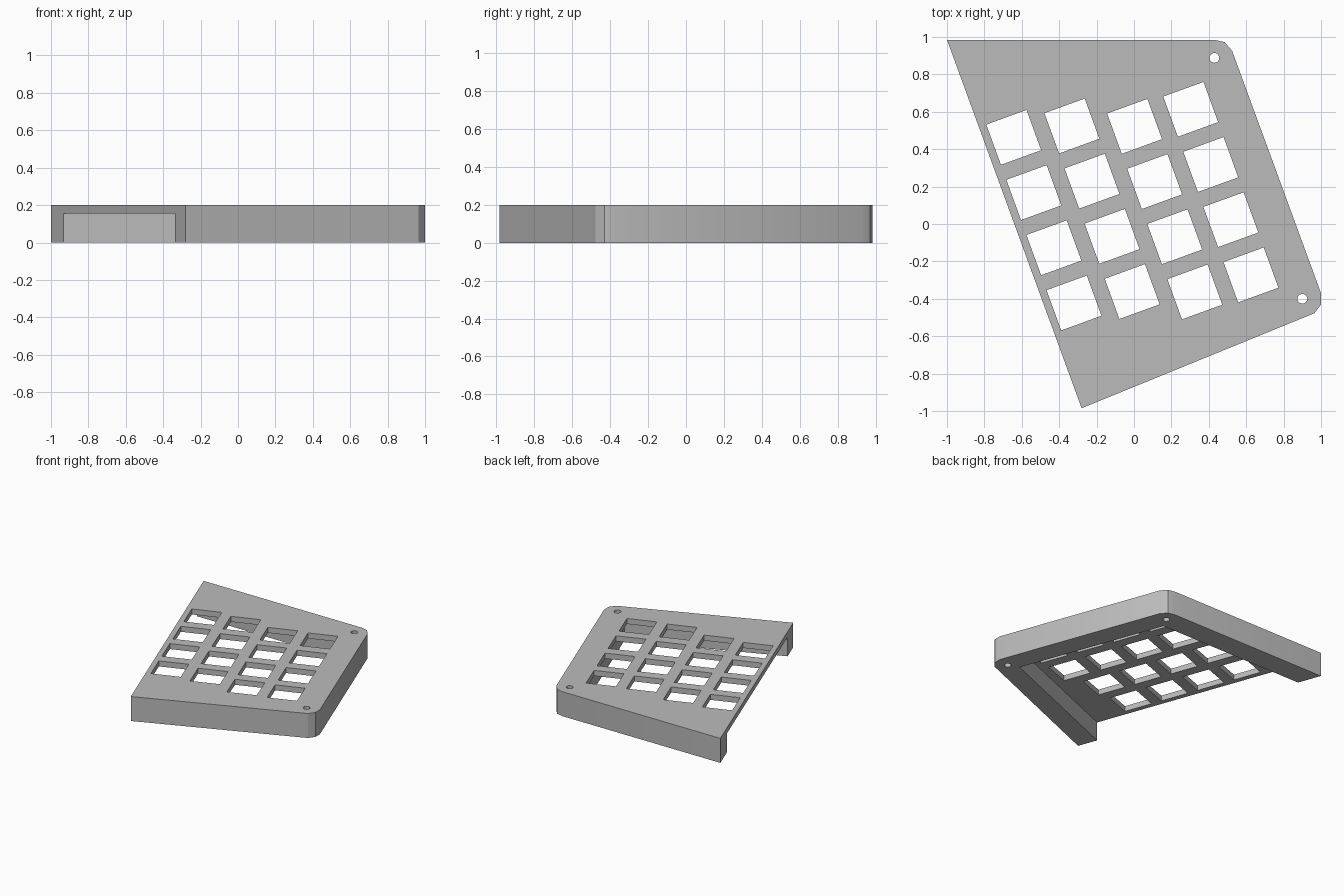
import bpy, bmesh
from math import radians, cos, sin, tau
from mathutils import Matrix, Vector

cube = bpy.data.objects.get("Cube")
if cube:
    bpy.data.objects.remove(cube, do_unlink=True)

HEIGHT = 0.2
PLATE_BOTTOM = 0.155
TILT = radians(20)
KEY = 0.229

grey = bpy.data.materials.new("plain_grey")
grey.use_nodes = True
grey.diffuse_color = (0.5, 0.5, 0.5, 1)
grey.node_tree.nodes["Principled BSDF"].inputs["Base Color"].default_value = (0.5, 0.5, 0.5, 1)


def prisms(name, outlines, z0, z1):
    """Extrude each counter-clockwise outline from z0 to z1 into one object."""
    bm = bmesh.new()
    for outline in outlines:
        base = bm.faces.new([bm.verts.new((x, y, z0)) for x, y in outline])
        top = bmesh.ops.extrude_face_region(bm, geom=[base])["geom"]
        verts = [v for v in top if isinstance(v, bmesh.types.BMVert)]
        bmesh.ops.translate(bm, verts=verts, vec=(0, 0, z1 - z0))
    bmesh.ops.recalc_face_normals(bm, faces=bm.faces)
    mesh = bpy.data.meshes.new(name)
    bm.to_mesh(mesh)
    bm.free()
    mesh.materials.append(grey)
    obj = bpy.data.objects.new(name, mesh)
    bpy.context.collection.objects.link(obj)
    return obj


def cut(target, cutter):
    """Subtract the cutter, apply, and remove it."""
    cutter.hide_render = True
    mod = target.modifiers.new("cut", "BOOLEAN")
    mod.operation = "DIFFERENCE"
    mod.solver = "EXACT"
    mod.object = cutter
    bpy.context.view_layer.objects.active = target
    bpy.ops.object.modifier_apply(modifier=mod.name)
    bpy.data.objects.remove(cutter, do_unlink=True)


def regular(center, radius, sides, start):
    return [(center[0] + radius * cos(start + tau * i / sides),
             center[1] + radius * sin(start + tau * i / sides)) for i in range(sides)]


# Case body: slanted outline with two eased corners
body = prisms("keypad_case", [[
    (-1, 0.985), (-0.28, -0.985), (0.965, -0.477), (1, -0.43), (1, -0.37),
    (0.525, 0.925), (0.485, 0.972), (0.43, 0.985)]], 0, HEIGHT)

# Hollow underside, open along the left edge and below
cut(body, prisms("cavity_cutter", [[
    (-1.1, 0.8), (-0.535, -0.911), (0.812, -0.365), (0.383, 0.8)]],
    -0.1, PLATE_BOTTOM))

# Square key openings in four staggered columns, plus two screw holes
row_step = Matrix.Rotation(TILT, 2) @ Vector((0, -0.314))
openings = []
for column in [(-0.643, 0.463), (-0.332, 0.524), (0.003, 0.522), (0.303, 0.613)]:
    for row in range(4):
        center = Vector(column) + row_step * row
        openings.append(regular(center, KEY / 2 ** 0.5, 4, TILT + tau / 8))
for screw in [(0.43, 0.888), (0.9, -0.4)]:
    openings.append(regular(screw, 0.026, 24, 0))
cut(body, prisms("opening_cutter", openings, -0.1, HEIGHT + 0.1))

# Smooth only the screw holes and eased corners
bpy.ops.object.select_all(action="DESELECT")
body.select_set(True)
bpy.context.view_layer.objects.active = body
bpy.ops.object.shade_smooth_by_angle(angle=radians(25))
